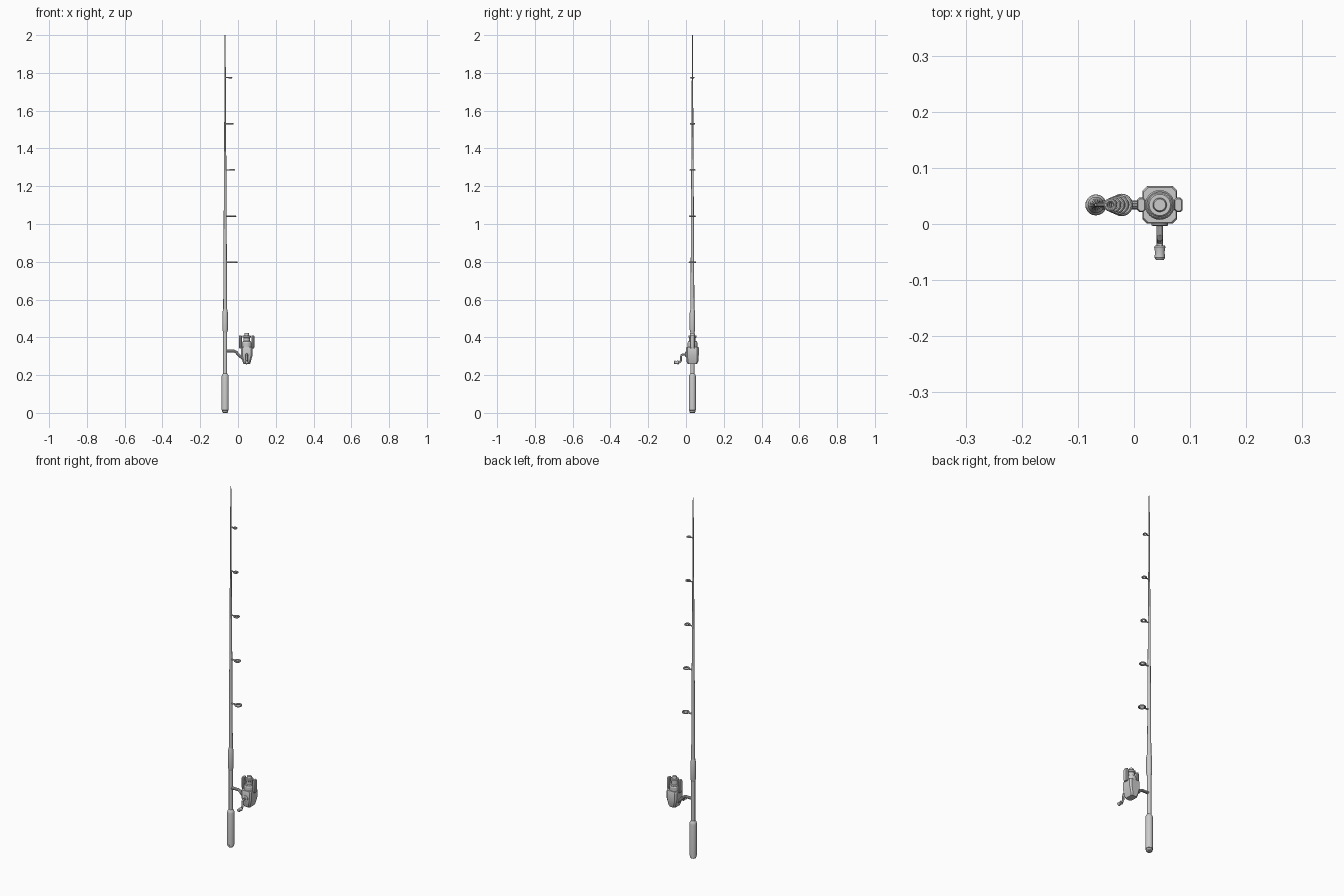
import bpy, bmesh, math

if "Cube" in bpy.data.objects:
    bpy.data.objects.remove(bpy.data.objects["Cube"])

ROD_X, REEL_X, CY = -0.068, 0.046, 0.034


def finish(name, bm, loc=(0, 0, 0), rot=(0, 0, 0)):
    bmesh.ops.recalc_face_normals(bm, faces=bm.faces)
    me = bpy.data.meshes.new(name)
    bm.to_mesh(me)
    bm.free()
    ob = bpy.data.objects.new(name, me)
    ob.location, ob.rotation_euler = loc, rot
    bpy.context.collection.objects.link(ob)
    return ob


def skin(name, rings, loc=(0, 0, 0), rot=(0, 0, 0)):
    """Join equal-length point rings into a capped solid."""
    bm = bmesh.new()
    vs = [[bm.verts.new(p) for p in r] for r in rings]
    n = len(vs[0])
    for a, b in zip(vs, vs[1:]):
        for i in range(n):
            j = (i + 1) % n
            bm.faces.new((a[i], a[j], b[j], b[i]))
    bm.faces.new(vs[0])
    bm.faces.new(vs[-1])
    return finish(name, bm, loc, rot)


def lathe(name, profile, loc, rot=(0, 0, 0), n=20):
    ang = [2 * math.pi * i / n for i in range(n)]
    return skin(name, [[(r * math.cos(a), r * math.sin(a), z) for a in ang]
                       for r, z in profile], loc, rot)


def block(name, sections, loc):
    """Loft of corner-cut rectangles (half x, half y, corner, z)."""
    rings = []
    for hx, hy, c, z in sections:
        rings.append([(hx, -hy + c, z), (hx, hy - c, z), (hx - c, hy, z), (-hx + c, hy, z),
                      (-hx, hy - c, z), (-hx, -hy + c, z), (-hx + c, -hy, z), (hx - c, -hy, z)])
    return skin(name, rings, loc)


def tube(name, pts, r):
    cu = bpy.data.curves.new(name, 'CURVE')
    cu.dimensions = '3D'
    cu.bevel_depth, cu.bevel_resolution, cu.use_fill_caps = r, 3, True
    sp = cu.splines.new('POLY')
    sp.points.add(len(pts) - 1)
    for p, co in zip(sp.points, pts):
        p.co = (*co, 1)
    ob = bpy.data.objects.new(name, cu)
    bpy.context.collection.objects.link(ob)
    return ob


# rod: butt grip, seat, foregrip and tapering blank
rod = (ROD_X, CY, 0)
lathe("butt_grip", [(0.012, 0), (0.0155, 0.004), (0.0155, 0.013), (0.0188, 0.015),
                    (0.0188, 0.19), (0.017, 0.2), (0.011, 0.208)], rod)
lathe("reel_seat", [(0.0105, 0.2), (0.0105, 0.435)], rod)
lathe("fore_grip", [(0.0105, 0.425), (0.0145, 0.44), (0.0145, 0.53), (0.0105, 0.55)], rod)
lathe("rod_blank", [(0.0105, 0.53), (0.0022, 2.0)], rod, n=16)

# line guides, shrinking toward the tip
for i in range(5):
    t = i / 4
    z = 0.797 + 0.2445 * i
    outer = 0.02 - 0.008 * t
    cx = -0.022 - 0.020 * t
    minor = 0.0048 - 0.0012 * t
    bpy.ops.mesh.primitive_torus_add(location=(cx, CY, z), major_radius=outer - minor,
                                     minor_radius=minor, major_segments=24, minor_segments=10)
    bpy.context.object.name = f"guide_ring_{i + 1}"
    tube(f"guide_stem_{i + 1}", [(ROD_X, CY, z), (cx - outer + minor, CY, z)], minor * 0.9)

# reel foot
tube("reel_foot", [(ROD_X, CY, 0.328), (-0.022, CY, 0.328), (-0.010, CY, 0.322),
                   (0.008, CY, 0.303), (0.036, CY, 0.278)], 0.008)

# reel body with tapered underside
reel = (REEL_X, CY, 0)
block("reel_body", [(0.018, 0.025, 0.006, 0.26), (0.022, 0.031, 0.007, 0.272),
                    (0.031, 0.0335, 0.008, 0.305), (0.031, 0.0335, 0.008, 0.345),
                    (0.029, 0.031, 0.008, 0.35)], reel)

# rotor, spool and drag knob
lathe("rotor", [(0.0265, 0.345), (0.0265, 0.37), (0.024, 0.374)], reel, n=24)
lathe("spool", [(0.023, 0.37), (0.023, 0.378), (0.017, 0.381), (0.017, 0.397),
                (0.0215, 0.4), (0.0215, 0.408), (0.019, 0.411)], reel, n=24)
lathe("drag_knob", [(0.0125, 0.405), (0.0125, 0.42), (0.0105, 0.424)], reel)

# rotor arms on both sides
for side, label in ((-1, "left"), (1, "right")):
    block(f"rotor_arm_{label}", [(0.006, 0.011, 0.004, 0.342), (0.0075, 0.013, 0.004, 0.35),
                                 (0.0075, 0.013, 0.004, 0.405), (0.006, 0.011, 0.004, 0.411)],
          (REEL_X + side * 0.033, CY, 0))

# crank handle
out = (math.pi / 2, 0, 0)
lathe("crank_hub", [(0.015, -0.003), (0.015, 0.002), (0.012, 0.004)], (REEL_X, 0, 0.31), out)
tube("crank_arm", [(REEL_X, 0.003, 0.31), (REEL_X, -0.018, 0.31), (REEL_X, -0.025, 0.304),
                   (REEL_X, -0.027, 0.278), (REEL_X, -0.032, 0.268), (REEL_X, -0.045, 0.267)], 0.0058)
lathe("crank_grip", [(0.0085, 0), (0.010, 0.003), (0.0085, 0.012), (0.0095, 0.022), (0.007, 0.026)],
      (REEL_X, -0.038, 0.267), out, 16)

# turn curves into meshes and smooth gentle edges
bpy.ops.object.select_all(action='SELECT')
bpy.context.view_layer.objects.active = bpy.data.objects["rod_blank"]
bpy.ops.object.convert(target='MESH')
bpy.ops.object.select_all(action='SELECT')
bpy.ops.object.shade_smooth_by_angle(angle=math.radians(30))
